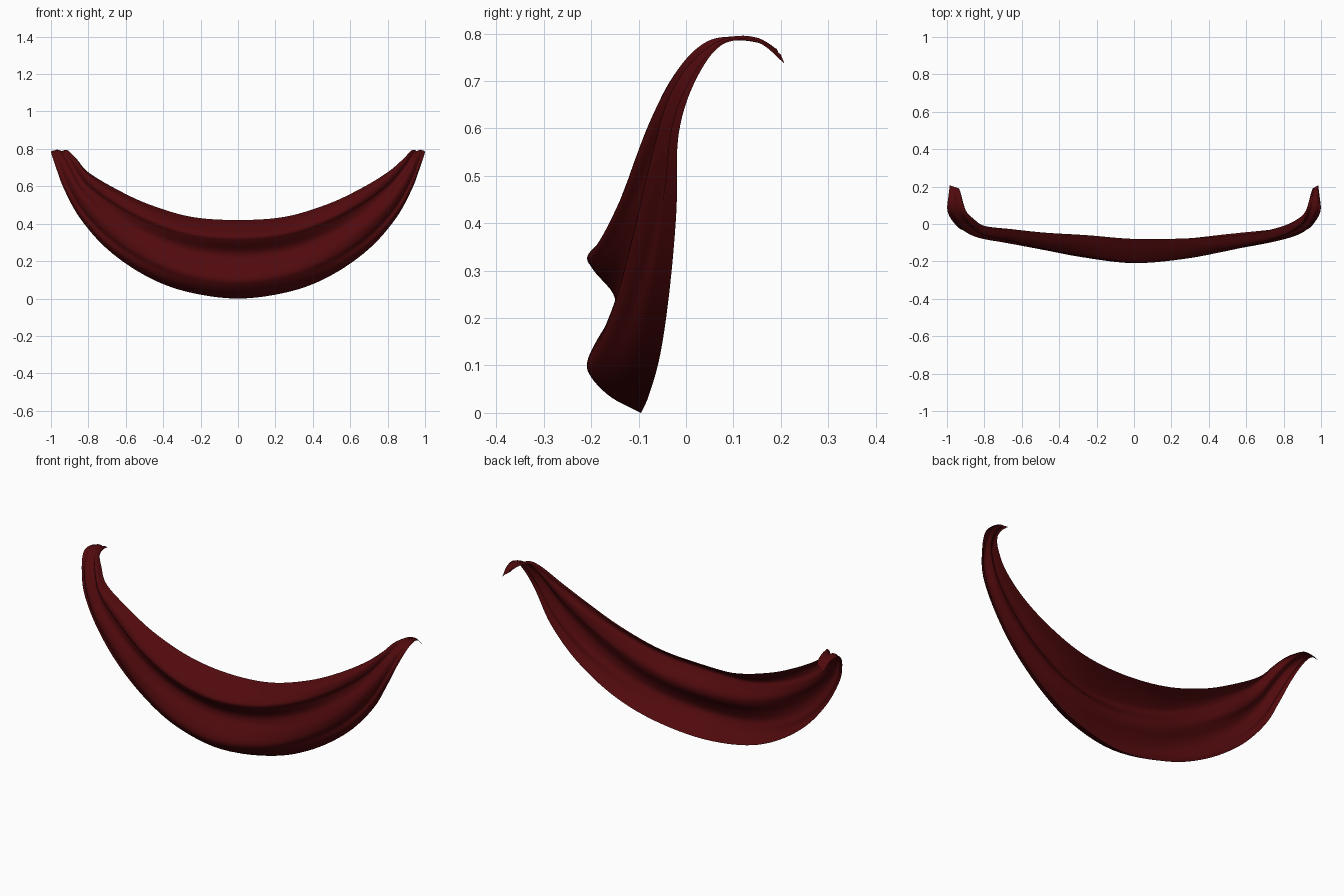
import bpy, bmesh, math
from mathutils import Vector

if "Cube" in bpy.data.objects:
    bpy.data.objects.remove(bpy.data.objects["Cube"])

# Stations from the middle to the right tail:
# upper hem point, lower hem point, fold depth, tilt of folds (degrees), crease sharpness
STATIONS = [
    ((0, -.08, .42), (0, -.095, 0), 1, 0, 0),
    ((.25, -.078, .437), (.28, -.078, .038), .93, 0, .12),
    ((.48, -.064, .505), (.5, -.054, .125), .82, 0, .4),
    ((.66, -.045, .59), (.7, -.034, .265), .68, 0, .7),
    ((.80, -.01, .675), (.845, -.02, .43), .56, 5, .9),
    ((.88, .03, .743), (.93, -.016, .585), .40, 20, 1),
    ((.915, .065, .778), (.972, .018, .697), .24, 45, 1),
    ((.932, .11, .786), (.998, .075, .776), .11, 75, 1),
    ((.945, .16, .779), (.992, .15, .782), .09, 90, 1),
    ((.955, .19, .765), (.985, .207, .738), .06, 90, 1),
]
# Cross-section: fraction from upper to lower hem, depth in the middle, depth near the ends
SECTION = [
    (0, 0, 0), (.08, .06, .08), (.2, .122, .075), (.28, .112, .045), (.40, .068, .06),
    (.5, .064, .095), (.62, .095, .105), (.74, .117, .08), (.82, .108, .045),
    (.92, .065, .045), (1, 0, 0),
]


def spline(points, steps):
    """Catmull-Rom curve through the points."""
    p = [2 * points[0] - points[1]] + points + [2 * points[-1] - points[-2]]
    out = []
    for i in range(1, len(p) - 2):
        a, b, c, d = p[i - 1:i + 3]
        for k in range(steps):
            t = k / steps
            out.append(.5 * (2 * b + (c - a) * t + (2 * a - 5 * b + 4 * c - d) * t * t
                             + (3 * b - a - 3 * c + d) * t ** 3))
    return out + [points[-1].copy()]


def cross_section(station, side):
    a, b, depth, tilt, crease = station
    a, b = Vector(a), Vector(b)
    if side < 0 and a.x > .85:
        a.x -= .02                      # left gather is a little wider
    if side < 0 and .2 < a.x < .7:
        a.y += .018                     # left upper hem leans back
    tilt = math.radians(tilt)
    out = Vector((0, -math.cos(tilt), math.sin(tilt)))
    pts = []
    for s, mid, end in SECTION:
        p = a.lerp(b, s) + out * depth * (mid + (end - mid) * crease)
        pts.append(Vector((p.x * side, p.y, p.z)))
    return spline(pts, 5)


# Swag cloth: loft the sections from the left tail to the right tail
rows = [cross_section(s, -1) for s in reversed(STATIONS[1:])]
rows += [cross_section(s, 1) for s in STATIONS]
columns = [spline(list(col), 6) for col in zip(*rows)]

bm = bmesh.new()
grid = [[bm.verts.new(p) for p in col] for col in columns]
for upper, lower in zip(grid, grid[1:]):
    for i in range(len(upper) - 1):
        f = bm.faces.new((upper[i], lower[i], lower[i + 1], upper[i + 1]))
        f.smooth = True
mesh = bpy.data.meshes.new("swag_cloth")
bm.to_mesh(mesh)
bm.free()
cloth = bpy.data.objects.new("swag_cloth", mesh)
bpy.context.collection.objects.link(cloth)

# Dark red fabric
red = bpy.data.materials.new("dark_red_fabric")
red.diffuse_color = (.082, .003, .004, 1)
red.use_nodes = True
red.node_tree.nodes["Principled BSDF"].inputs["Base Color"].default_value = red.diffuse_color
mesh.materials.append(red)
